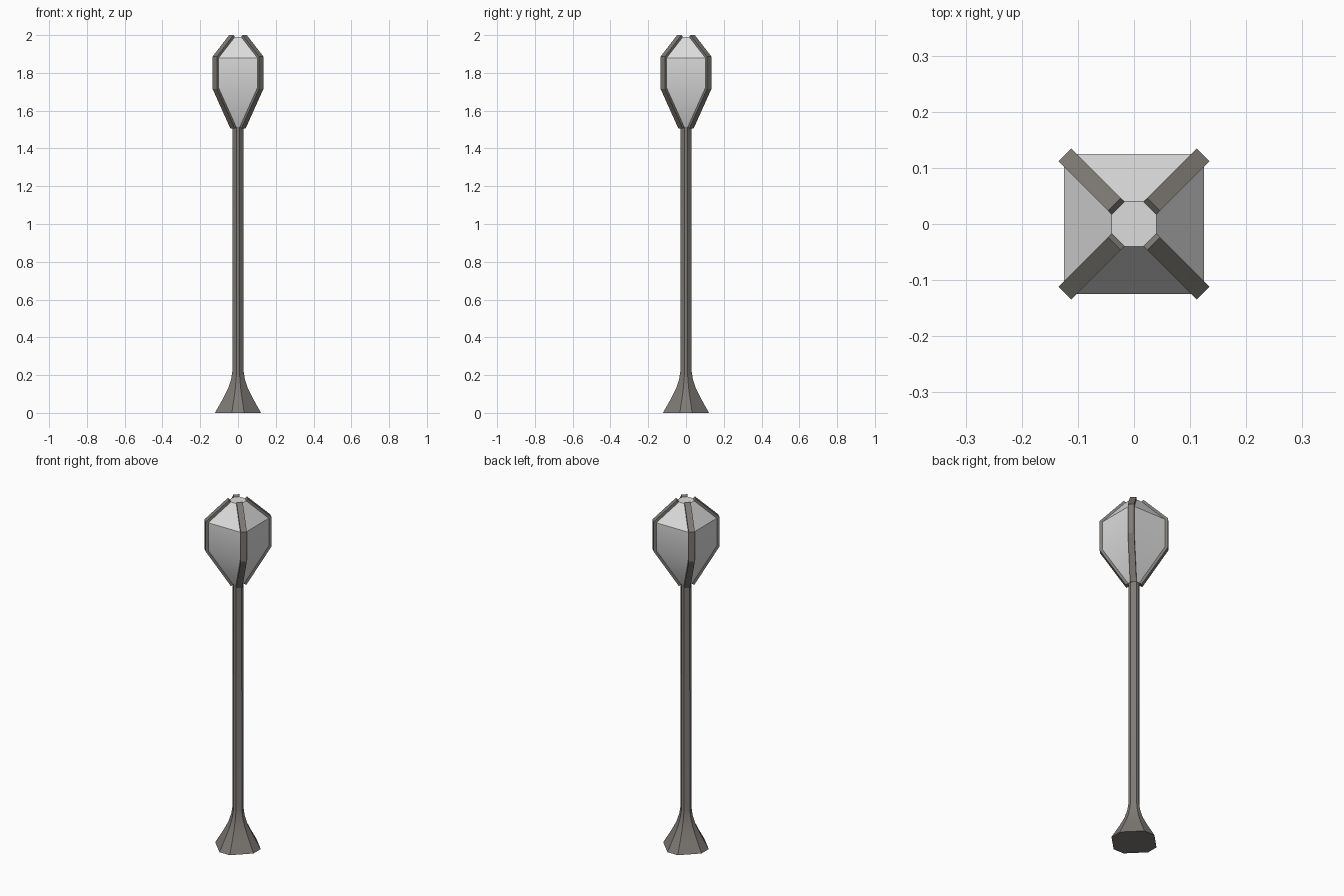
import bpy, math
from mathutils import Vector

if "Cube" in bpy.data.objects:
    bpy.data.objects.remove(bpy.data.objects["Cube"])


def material(name, rgb):
    m = bpy.data.materials.new(name)
    m.diffuse_color = (*rgb, 1)
    m.use_nodes = True
    m.node_tree.nodes["Principled BSDF"].inputs["Base Color"].default_value = m.diffuse_color
    return m


METAL = material("dark warm grey metal", (0.21, 0.195, 0.178))
GLASS = material("pale glass", (0.72, 0.72, 0.72))


def make(name, verts, faces, mat):
    me = bpy.data.meshes.new(name)
    me.from_pydata(verts, [], faces)
    me.materials.append(mat)
    ob = bpy.data.objects.new(name, me)
    bpy.context.collection.objects.link(ob)
    bpy.ops.object.select_all(action='DESELECT')
    ob.select_set(True)
    bpy.context.view_layer.objects.active = ob
    bpy.ops.object.mode_set(mode='EDIT')
    bpy.ops.mesh.select_all(action='SELECT')
    bpy.ops.mesh.normals_make_consistent(inside=False)
    bpy.ops.object.mode_set(mode='OBJECT')
    bpy.ops.object.shade_smooth_by_angle(angle=math.radians(30))
    return ob


def loft(name, rings, mat):
    """Stack of chamfered squares: (z, half width, half width of flat side)."""
    verts = []
    for z, h, f in rings:
        verts += [(x, y, z) for x, y in ((h, -f), (h, f), (f, h), (-f, h),
                                         (-h, f), (-h, -f), (-f, -h), (f, -h))]
    n = len(rings)
    faces = [(8 * k + i, 8 * k + (i + 1) % 8, 8 * k + 8 + (i + 1) % 8, 8 * k + 8 + i)
             for k in range(n - 1) for i in range(8)]
    faces += [tuple(range(7, -1, -1)), tuple(range(8 * n - 8, 8 * n))]
    return make(name, verts, faces, mat)


# Post with flared foot
foot = [(0, 0.122), (0.08, 0.077), (0.13, 0.052), (0.18, 0.036), (0.22, 0.03), (1.515, 0.029)]
loft("post", [(z, h, h * 0.27) for z, h in foot], METAL)

# Glass lantern, a square with corners cut to the width of the ribs
CUT = 0.023
lantern = [(1.513, 0.032), (1.72, 0.125), (1.88, 0.125), (1.99, 0.04)]
loft("lantern_glass", [(z, h, h - CUT) for z, h in lantern], GLASS)

# Four ribs standing proud of the cut corners
THICK = 0.014
inner = [Vector(((2 * h - CUT) / math.sqrt(2), z)) for z, h in lantern]
seg = [(b - a).normalized() for a, b in zip(inner, inner[1:])]
norm = [Vector((d.y, -d.x)) for d in seg]
outer = []
for i, p in enumerate(inner):
    a, b = norm[max(i - 1, 0)], norm[min(i, len(norm) - 1)]
    m = (a + b).normalized()
    outer.append(p + m * THICK / m.dot(a))
half = CUT / math.sqrt(2)
for k in range(4):
    ang = math.radians(45 + 90 * k)
    c, s = math.cos(ang), math.sin(ang)
    verts = []
    for a, b in zip(inner, outer):
        for p, t in ((a, -half), (b, -half), (b, half), (a, half)):
            verts.append((p.x * c - t * s, p.x * s + t * c, p.y))
    faces = [(4 * j + i, 4 * j + (i + 1) % 4, 4 * j + 4 + (i + 1) % 4, 4 * j + 4 + i)
             for j in range(3) for i in range(4)]
    faces += [(3, 2, 1, 0), (12, 13, 14, 15)]
    make(f"lantern_rib_{k + 1}", verts, faces, METAL)
